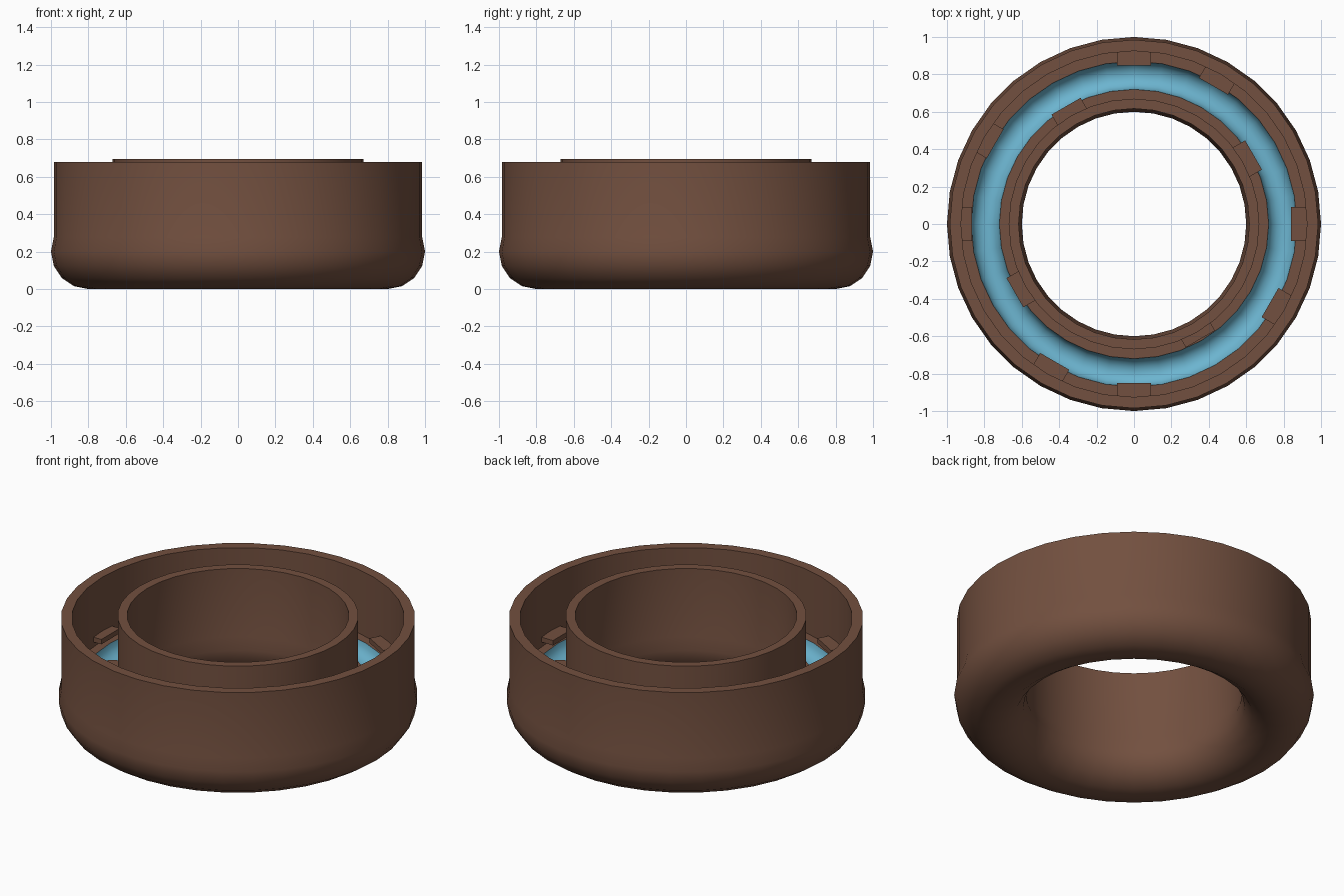
import bpy, bmesh
from math import cos, sin, pi, radians
from mathutils import Matrix

if "Cube" in bpy.data.objects:
    bpy.data.objects.remove(bpy.data.objects["Cube"])

SIDES = 36
LEDGE = 0.29

def material(name, rgb):
    m = bpy.data.materials.new(name)
    m.diffuse_color = (*rgb, 1)
    m.use_nodes = True
    m.node_tree.nodes["Principled BSDF"].inputs["Base Color"].default_value = m.diffuse_color
    return m

brown = material("brown", (0.17, 0.08, 0.05))
blue = material("blue", (0.15, 0.46, 0.63))

def finish(name, bm, mat, smooth=True):
    me = bpy.data.meshes.new(name)
    bm.to_mesh(me)
    bm.free()
    ob = bpy.data.objects.new(name, me)
    bpy.context.collection.objects.link(ob)
    me.materials.append(mat)
    if smooth:
        bpy.ops.object.select_all(action='DESELECT')
        ob.select_set(True)
        bpy.context.view_layer.objects.active = ob
        bpy.ops.object.shade_smooth_by_angle(angle=radians(32))
    return ob

def lathe(name, profile, mat):
    """Revolve an open (radius, z) profile about z; the solid lies left of travel."""
    bm = bmesh.new()
    rings = [[bm.verts.new((r * cos(2 * pi * i / SIDES), r * sin(2 * pi * i / SIDES), z))
              for i in range(SIDES)] for r, z in profile]
    for a, b in zip(rings, rings[1:]):
        for i in range(SIDES):
            j = (i + 1) % SIDES
            bm.faces.new((a[j], a[i], b[i], b[j]))
    # faces made this way point left of travel, so flip them outward
    bmesh.ops.reverse_faces(bm, faces=bm.faces[:])
    return finish(name, bm, mat)

def arc(r0, z0, rad, start, stop, n):
    return [(r0 + rad * cos(radians(start + (stop - start) * k / n)),
             z0 + rad * sin(radians(start + (stop - start) * k / n))) for k in range(n + 1)]

# Ring body: inner ledge, inner wall, rounded underside, outer wall, outer ledge
body = [(0.72, LEDGE), (0.67, LEDGE), (0.67, 0.695), (0.617, 0.695)]
body += arc(0.8, 0.2, 0.2, 157.5, 382.5, 10)
body += [(0.985, 0.68), (0.925, 0.68), (0.925, LEDGE), (0.87, LEDGE)]
lathe("ring_body", body, brown)

# Blue rounded channel floor between the ledges
lathe("channel_floor", arc(0.795, LEDGE, 0.075, 360, 180, 8), blue)

# Small flat tabs sticking out of the walls into the channel
def tab(name, angle, r_in, r_out):
    bm = bmesh.new()
    m = (Matrix.Rotation(radians(angle), 4, 'Z')
         @ Matrix.Translation(((r_in + r_out) / 2, 0, 0.335))
         @ Matrix.Diagonal((r_out - r_in, 0.18, 0.03, 1)))
    bmesh.ops.create_cube(bm, size=1, matrix=m)
    finish(name, bm, brown, smooth=False)

for angle, reach in {0: .84, 60: .85, 90: .848, 150: .857,
                     180: .865, 240: .848, 270: .85, 330: .84}.items():
    tab(f"outer_tab_{angle}", angle, reach, 0.925)
for angle, reach in {30: .738, 120: .727, 210: .735, 300: .71}.items():
    tab(f"inner_tab_{angle}", angle, 0.66, reach)
